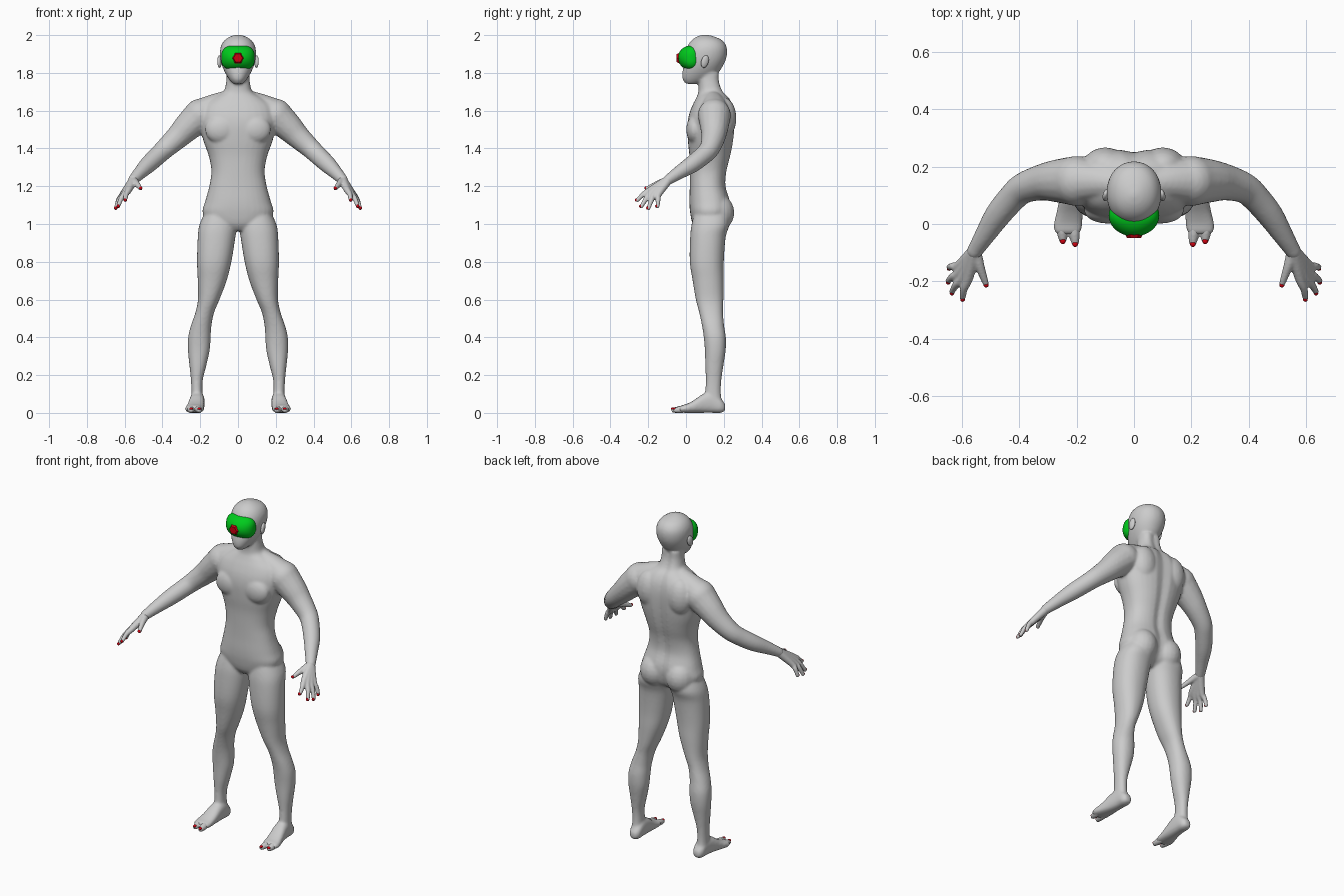
import bpy, bmesh, math
from mathutils import Vector, Matrix

if "Cube" in bpy.data.objects:
    bpy.data.objects.remove(bpy.data.objects["Cube"])

def material(name, rgb):
    m = bpy.data.materials.new(name)
    m.diffuse_color = (*rgb, 1)
    m.use_nodes = True
    m.node_tree.nodes["Principled BSDF"].inputs["Base Color"].default_value = m.diffuse_color
    return m

GREY = material("grey skin", (0.6, 0.6, 0.6))
GREEN = material("green visor", (0.0, 0.6, 0.012))
RED = material("red", (0.62, 0.0, 0.005))

def resample(rows, n=4):
    """Catmull-Rom interpolation of number rows."""
    out = []
    for i in range(len(rows) - 1):
        p0, p1, p2, p3 = (rows[min(max(i + k, 0), len(rows) - 1)] for k in (-1, 0, 1, 2))
        for j in range(n):
            t = j / n
            out.append([0.5 * (2*b + (c-a)*t + (2*a-5*b+4*c-d)*t*t + (3*b-a-3*c+d)*t**3)
                        for a, b, c, d in zip(p0, p1, p2, p3)])
    return out + [list(rows[-1])]

def loft(bm, rings):
    loops = [[bm.verts.new(p) for p in r] for r in rings]
    n = len(loops[0])
    for a, b in zip(loops, loops[1:]):
        for i in range(n):
            bm.faces.new((a[i], a[(i+1) % n], b[(i+1) % n], b[i]))
    bm.faces.new(loops[0])
    bm.faces.new(loops[-1])

def oval(e=2.0, n=32):
    """Unit superellipse points."""
    pts = []
    for i in range(n):
        c, s = math.cos(math.tau*i/n), math.sin(math.tau*i/n)
        pts.append((math.copysign(abs(c)**(2/e), c), math.copysign(abs(s)**(2/e), s)))
    return pts

def column(bm, rows, s=1, e=2.0, groove=0.0):
    """Horizontal rings from rows of z, x0, x1, y0, y1; optional spine groove."""
    rings = []
    for z, x0, x1, y0, y1 in resample(rows):
        ring = []
        for u, v in oval(e):
            x, y = (x0+x1)/2 + u*(x1-x0)/2, (y0+y1)/2 + v*(y1-y0)/2
            if v > 0:
                y -= groove * math.exp(-(x/0.022)**2)
            ring.append((s*x, y, z))
        rings.append(ring)
    loft(bm, rings)

def ball(bm, c, r, rot=None):
    m = Matrix.Translation(c) @ (rot or Matrix()) @ Matrix.Diagonal((*r, 1))
    bmesh.ops.create_uvsphere(bm, u_segments=20, v_segments=12, radius=1, matrix=m)

def tube(bm, rows, s=1):
    """Round limb through rows of x, y, z, radius, with ball ends."""
    rows = resample(rows)
    pts = [Vector((s*r[0], r[1], r[2])) for r in rows]
    rings = []
    for i, p in enumerate(pts):
        d = pts[min(i+1, len(pts)-1)] - pts[max(i-1, 0)]
        q = d.to_track_quat('Z', 'Y')
        rings.append([p + q @ Vector((u, v, 0)) * rows[i][3] for u, v in oval(2, 16)])
    loft(bm, rings)
    for i in (0, -1):
        ball(bm, pts[i], (rows[i][3],) * 3)

def finish(bm, name, mat):
    bmesh.ops.recalc_face_normals(bm, faces=bm.faces)
    me = bpy.data.meshes.new(name)
    bm.to_mesh(me)
    bm.free()
    me.materials.append(mat)
    for p in me.polygons:
        p.use_smooth = True
    ob = bpy.data.objects.new(name, me)
    bpy.context.collection.objects.link(ob)
    return ob

def fuse(ob, voxel, rounds):
    """Weld overlapping volumes into one smooth skin."""
    r = ob.modifiers.new("weld", 'REMESH')
    r.mode, r.voxel_size, r.use_smooth_shade = 'VOXEL', voxel, True
    m = ob.modifiers.new("soften", 'SMOOTH')
    m.factor, m.iterations = 0.5, rounds

# --- body: torso, neck and head ---
bm = bmesh.new()
torso = [(.965, .07, .06, .17), (1.0, .15, .035, .215), (1.06, .188, .022, .235),
         (1.12, .174, .018, .235), (1.2, .152, .02, .212), (1.28, .141, .02, .217),
         (1.36, .155, .018, .237), (1.44, .183, .01, .252), (1.52, .203, .007, .26),
         (1.58, .205, .016, .26), (1.63, .185, .035, .25), (1.67, .13, .055, .228),
         (1.70, .078, .066, .2), (1.75, .063, .067, .182), (1.80, .06, .07, .18)]
column(bm, [(z, -w, w, a, b) for z, w, a, b in torso], e=2.35, groove=0.012)
head = [(1.742, .025, .0, .06), (1.765, .046, -.018, .12), (1.80, .068, -.02, .17),
        (1.84, .085, -.012, .197), (1.88, .094, -.008, .214), (1.92, .095, .0, .218),
        (1.95, .087, .012, .21), (1.975, .069, .032, .188), (1.993, .04, .06, .148),
        (2.002, .012, .09, .112)]
column(bm, [(z, -w, w, a, b) for z, w, a, b in head], e=2.1)

leg = [(1.08, .03, .165, .05, .22), (1.0, .008, .203, .03, .23), (.93, .014, .213, .022, .21),
       (.8, .035, .217, .02, .2), (.7, .06, .213, .035, .2), (.6, .098, .212, .052, .198),
       (.53, .127, .226, .07, .196), (.46, .141, .25, .085, .202), (.4, .145, .264, .094, .211),
       (.33, .15, .265, .1, .21), (.25, .168, .257, .102, .198), (.17, .187, .249, .105, .187),
       (.1, .188, .247, .1, .185), (.04, .186, .25, .09, .195)]
foot = [(.208, .213, .018, .012, .045), (.185, .213, .033, 0, .075), (.14, .214, .037, 0, .11),
        (.09, .218, .041, 0, .1), (.04, .224, .046, 0, .066), (0, .23, .05, 0, .046),
        (-.025, .231, .047, .002, .04), (-.036, .231, .038, .008, .032)]
arm = [(.2, .15, 1.575, .088), (.265, .15, 1.515, .076), (.32, .145, 1.46, .064),
       (.385, .125, 1.4, .054), (.425, .09, 1.362, .05), (.475, .03, 1.315, .046),
       (.52, -.04, 1.27, .036), (.555, -.095, 1.233, .028)]
for s in (1, -1):
    column(bm, leg, s, e=2.2)
    loft(bm, [[(s*(x + u*w), y, (a+b)/2 + v*(b-a)/2) for u, v in oval(2.5)]
              for y, x, w, a, b in resample(foot)])
    tube(bm, arm, s)
    tube(bm, [(.05, .14, 1.66, .05), (.12, .148, 1.625, .066), (.2, .15, 1.578, .085)], s)
    ball(bm, (s*.09, .046, 1.5), (.085, .045, .075))     # chest
    ball(bm, (s*.1, .2, 1.56), (.08, .067, .11))         # shoulder blade
    ball(bm, (s*.085, .162, 1.06), (.088, .094, .1))     # buttock
fuse(finish(bm, "body", GREY), 0.007, 9)

# --- hands, toes and ears ---
digits = [((.578, -.19, 1.18), (.597, -.258, 1.126)),
          ((.595, -.185, 1.166), (.634, -.236, 1.093)),
          ((.606, -.168, 1.158), (.647, -.198, 1.084)),
          ((.61, -.145, 1.157), (.644, -.15, 1.094))]
thumb = [(.553, -.095, 1.23, .022), (.538, -.145, 1.215, .017), (.516, -.208, 1.188, .011)]
toes = [((.209, -.015, .02), (.205, -.064, .014)), ((.251, -.015, .02), (.248, -.054, .014))]
hands, toe_bm, ears, nails = (bmesh.new() for _ in range(4))
for s in (1, -1):
    for k, t in digits:
        k, t = Vector(k), Vector(t)
        mid = k.lerp(t, 0.5) + Vector((.004, 0, .005))
        tube(hands, [(.553, -.092, 1.235, .024), (*k, .0175), (*mid, .0135), (*t, .0105)], s)
        ball(nails, (s*t.x, t.y - .005, t.z + .001), (.008, .008, .009))
    tube(hands, thumb, s)
    ball(nails, (s*.515, -.213, 1.19), (.009, .008, .008))
    for k, t in toes:
        tube(toe_bm, [(*k, .02), (*Vector(k).lerp(t, .5), .0185), (*t, .014)], s)
        ball(nails, (s*t[0], t[1] - .006, t[2] + .008), (.01, .01, .007))
    ball(ears, (s*.098, .1, 1.86), (.011, .02, .034),
         Matrix.Rotation(math.radians(-15), 4, 'X') @ Matrix.Rotation(s*.25, 4, 'Z'))
fuse(finish(hands, "hands", GREY), 0.005, 4)
fuse(finish(toe_bm, "toes", GREY), 0.005, 4)
finish(ears, "ears", GREY)
finish(nails, "nails", RED)

# --- visor with a six-sided red lens ---
bm = bmesh.new()
bmesh.ops.create_uvsphere(bm, u_segments=40, v_segments=24, radius=1)
for v in bm.verts:
    x, y, z = v.co
    wide = 1 + 0.12 * x*x * z*z * 4        # squarer corners
    v.co = (x * .088 * wide, .03 + y * .073, 1.88 + z * .066 * wide)
finish(bm, "visor", GREEN)

bm = bmesh.new()
bmesh.ops.create_cone(bm, cap_ends=True, segments=6, radius1=.032, radius2=.024, depth=.014,
                      matrix=Matrix.Translation((0, -.042, 1.878)) @ Matrix.Rotation(math.pi/2, 4, 'X')
                      @ Matrix.Rotation(math.pi/6, 4, 'Z'))
lens = finish(bm, "visor_lens", RED)
for p in lens.data.polygons:
    p.use_smooth = False
